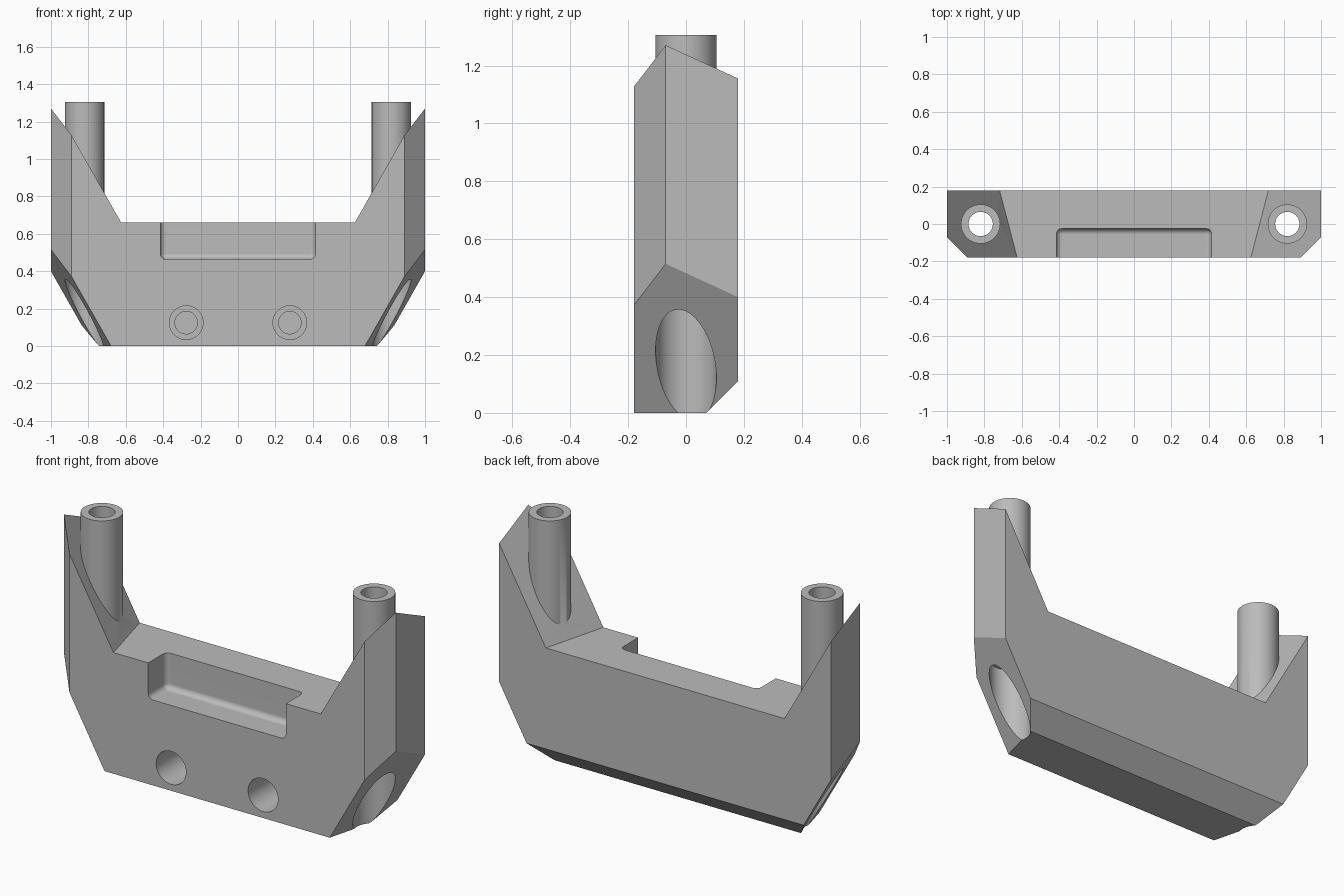
import bpy
import bmesh
from math import radians
from mathutils import Matrix, Vector

cube = bpy.data.objects.get("Cube")
if cube:
    bpy.data.objects.remove(cube, do_unlink=True)

grey = bpy.data.materials.new("plain grey")
grey.use_nodes = True
colour = (0.5, 0.5, 0.5, 1)
grey.diffuse_color = colour
grey.node_tree.nodes["Principled BSDF"].inputs["Base Color"].default_value = colour


def finish(bm, name):
    bmesh.ops.recalc_face_normals(bm, faces=bm.faces)
    mesh = bpy.data.meshes.new(name)
    bm.to_mesh(mesh)
    bm.free()
    mesh.materials.append(grey)
    ob = bpy.data.objects.new(name, mesh)
    bpy.context.collection.objects.link(ob)
    return ob


def box(low, high):
    bm = bmesh.new()
    low, high = Vector(low), Vector(high)
    place = Matrix.Translation((low + high) / 2) @ Matrix.Diagonal((*(high - low), 1))
    bmesh.ops.create_cube(bm, size=1, matrix=place)
    return bm


def trim(bm, point, normal):
    """Cut away everything on the normal's side of a plane and cap the cut."""
    cut = bmesh.ops.bisect_plane(bm, geom=bm.verts[:] + bm.edges[:] + bm.faces[:],
                                 plane_co=point, plane_no=normal, clear_outer=True)
    edges = [e for e in cut["geom_cut"] if isinstance(e, bmesh.types.BMEdge)]
    bmesh.ops.contextual_create(bm, geom=edges)


def cylinder(name, centre, radius, length, axis="Z"):
    bm = bmesh.new()
    turn = Matrix.Rotation(radians(90), 4, "X") if axis == "Y" else Matrix()
    bmesh.ops.create_cone(bm, cap_ends=True, segments=64, radius1=radius, radius2=radius,
                          depth=length, matrix=Matrix.Translation(centre) @ turn)
    return finish(bm, name)


def combine(target, tool, operation):
    tool.hide_render = True
    mod = target.modifiers.new("join", "BOOLEAN")
    mod.operation = operation
    mod.solver = "EXACT"
    mod.object = tool
    bpy.context.view_layer.objects.active = target
    bpy.ops.object.modifier_apply(modifier=mod.name)
    bpy.data.objects.remove(tool, do_unlink=True)


# Body block: front corner chamfers, slanted lower corners, rear lower chamfer
bm = box((-1, -0.18, 0), (1, 0.18, 1.5))
for s in (1, -1):
    trim(bm, (s, -0.07, 0), (s, -1, 0))
    trim(bm, (s, -0.07, 0.515), (1.76 * s, -0.46, -1))
trim(bm, (0, 0.07, 0), (0, 1, -1))
body = finish(bm, "bracket_body")

# Wide opening between the two uprights, with slanted sides
bm = box((-1.6, -0.4, 0.66), (1.6, 0.4, 1.8))
for s in (1, -1):
    trim(bm, (s, -0.07, 1.27), (1.76 * s, -0.46, -1))
combine(body, finish(bm, "opening_cutter"), "DIFFERENCE")

# Rounded pocket in the upper front
bm = box((-0.415, -0.4, 0.465), (0.415, -0.025, 0.9))
bmesh.ops.bevel(bm, geom=bm.edges[:], offset=0.03, segments=5, profile=0.5, affect="EDGES")
combine(body, finish(bm, "pocket_cutter"), "DIFFERENCE")

for s in (1, -1):
    # Upright tube, its through bore and the wider bore from below
    combine(body, cylinder("tube", (0.82 * s, 0, 0.9525), 0.105, 0.705), "UNION")
    combine(body, cylinder("bore", (0.82 * s, 0, 0.7), 0.065, 1.8), "DIFFERENCE")
    combine(body, cylinder("lower_bore", (0.82 * s, 0, 0.16), 0.105, 0.52), "DIFFERENCE")
    # Stepped blind hole in the front
    combine(body, cylinder("front_hole", (0.277 * s, -0.135, 0.125), 0.09, 0.33, "Y"), "DIFFERENCE")
    combine(body, cylinder("front_step", (0.277 * s, -0.06, 0.125), 0.06, 0.28, "Y"), "DIFFERENCE")

# Smooth round walls, crisp flat faces
bpy.ops.object.select_all(action="DESELECT")
body.select_set(True)
bpy.context.view_layer.objects.active = body
bpy.ops.object.shade_smooth_by_angle(angle=radians(30))
weighted = body.modifiers.new("even_shading", "WEIGHTED_NORMAL")
weighted.keep_sharp = True
